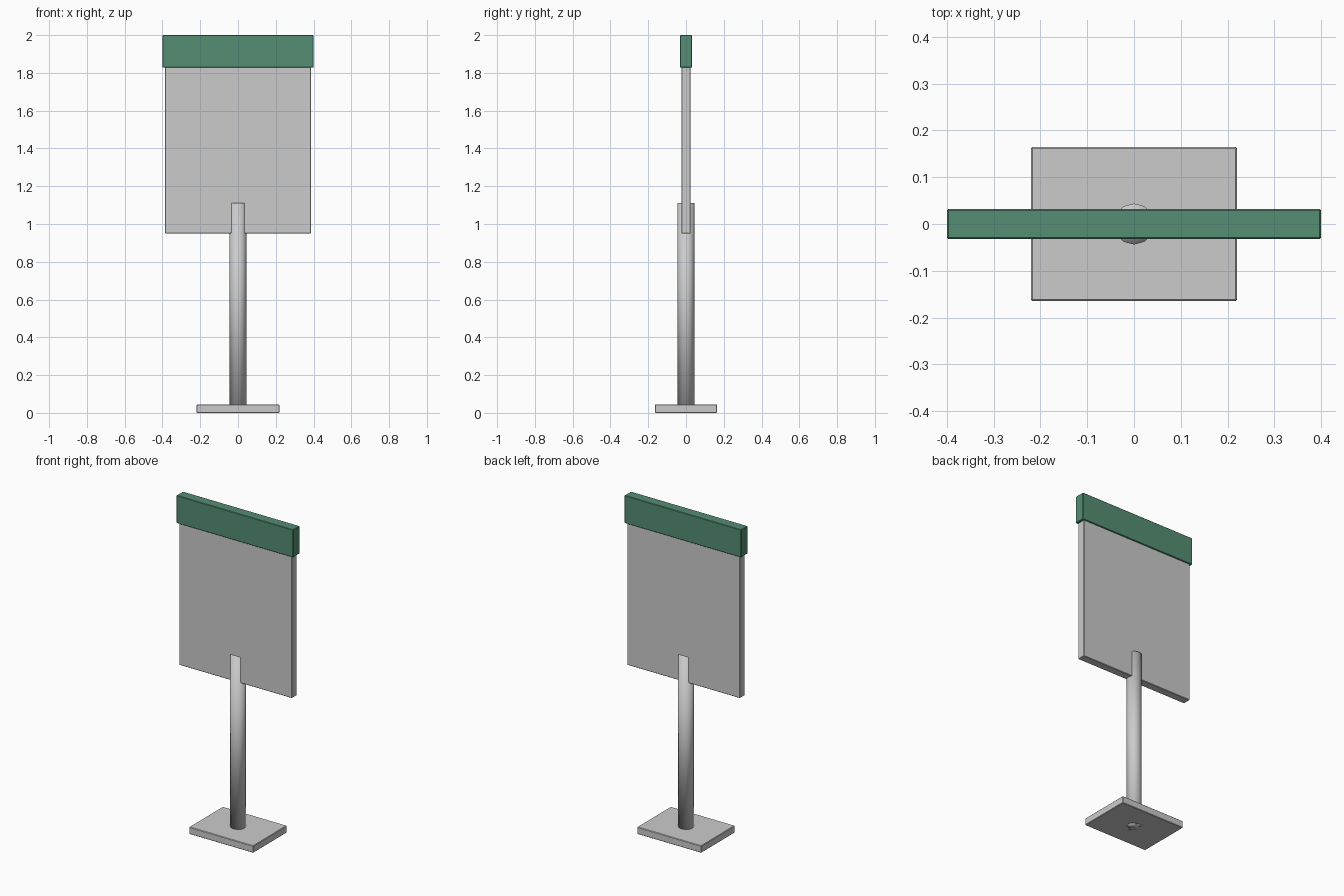
import bpy

if "Cube" in bpy.data.objects:
    bpy.data.objects.remove(bpy.data.objects["Cube"])

def box(name, size, center, bevel=0.003):
    bpy.ops.mesh.primitive_cube_add(size=1, location=center)
    ob = bpy.context.object
    ob.name = name
    ob.scale = size
    bpy.ops.object.transform_apply(location=False, rotation=False, scale=True)
    mod = ob.modifiers.new("edge_bevel", 'BEVEL')
    mod.width = bevel
    mod.segments = 1
    return ob

# Floor plate
box("base_plate", (0.44, 0.33, 0.044), (0, 0, 0.022))

# Twelve-sided post, running from the floor up through the panel
bpy.ops.mesh.primitive_cylinder_add(vertices=12, radius=0.044, depth=1.11,
                                    location=(0, 0, 0.555))
post = bpy.context.object
post.name = "post"
bpy.ops.object.shade_smooth()

# Sign panel, tucked under the header
box("sign_panel", (0.774, 0.05, 0.90), (0, 0, 1.40))

# Green header strip
header = box("header_strip", (0.80, 0.064, 0.172), (0, 0, 1.914))
green = bpy.data.materials.new("green_paint")
green.diffuse_color = (0.09, 0.27, 0.17, 1)
green.use_nodes = True
green.node_tree.nodes["Principled BSDF"].inputs["Base Color"].default_value = green.diffuse_color
header.data.materials.append(green)
